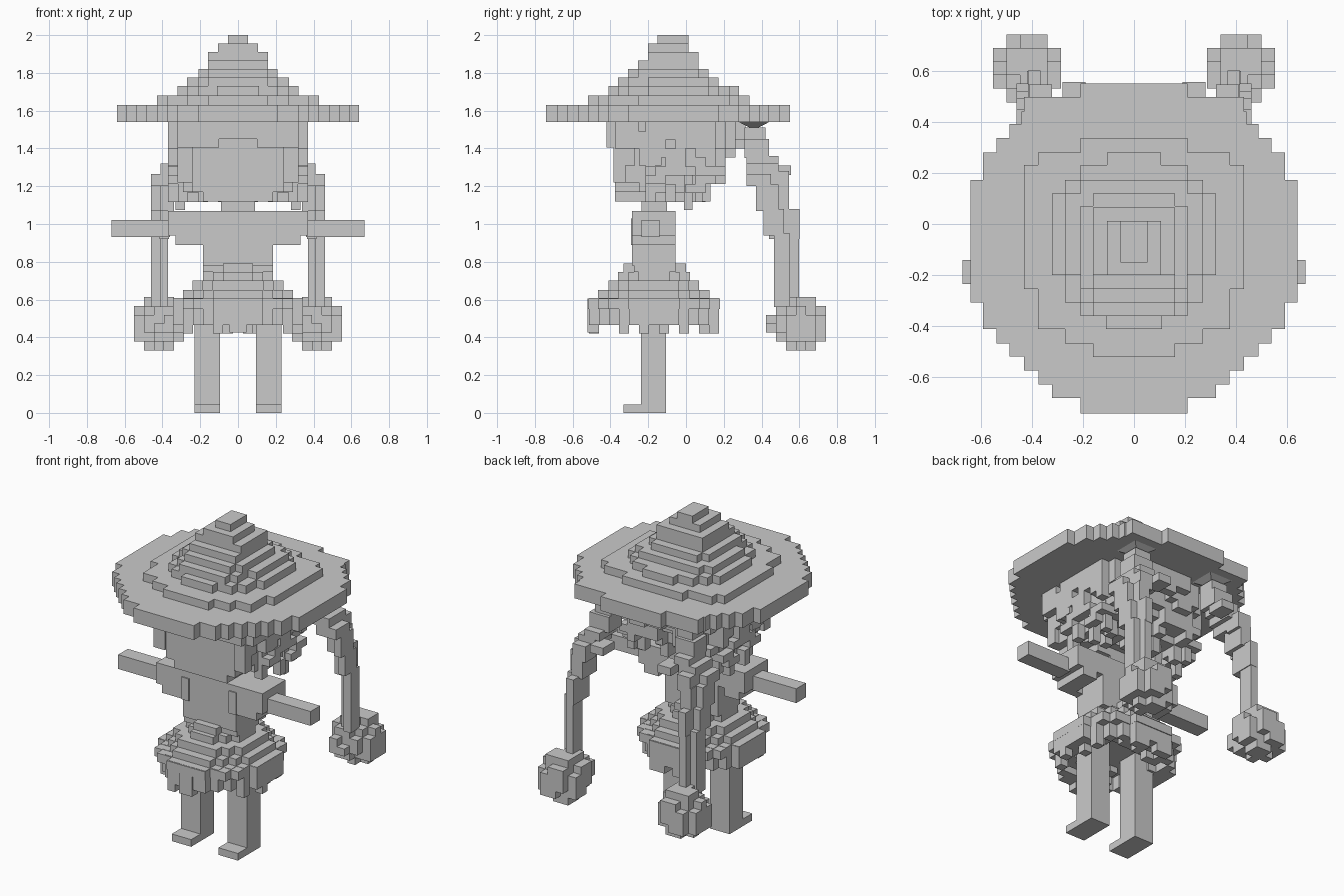
import bpy, bmesh, math, random
from mathutils import Vector

if "Cube" in bpy.data.objects:
    bpy.data.objects.remove(bpy.data.objects["Cube"])

random.seed(4)
CX, CZ = 0.053, 0.047  # block size across and up

grey = bpy.data.materials.new("plain grey")
grey.diffuse_color = (0.59, 0.59, 0.59, 1)
grey.use_nodes = True
grey.node_tree.nodes["Principled BSDF"].inputs["Base Color"].default_value = grey.diffuse_color


def finish(name, bm):
    bmesh.ops.recalc_face_normals(bm, faces=bm.faces)
    me = bpy.data.meshes.new(name)
    bm.to_mesh(me)
    bm.free()
    me.materials.append(grey)
    ob = bpy.data.objects.new(name, me)
    bpy.context.collection.objects.link(ob)
    return ob


def mirrored(ob):
    ob.modifiers.new("mirror", "MIRROR").use_mirror_merge = False
    return ob


def boxes(name, spans, mirror=False):
    """Each span is x0, x1, y0, y1, z0, z1."""
    bm = bmesh.new()
    for s in spans:
        vs = bmesh.ops.create_cube(bm, size=1)["verts"]
        for v in vs:
            v.co = Vector([(s[2 * i] + s[2 * i + 1]) / 2 + v.co[i] * (s[2 * i + 1] - s[2 * i])
                           for i in range(3)])
    ob = finish(name, bm)
    return mirrored(ob) if mirror else ob


def slab(name, steps, z0, z1):
    """Stepped outline: (start y, half width) rows, front to back, last row is the end."""
    right = []
    for (y, w), (yn, _) in zip(steps, steps[1:]):
        right += [(w, y), (w, yn)]
    ring = right + [(-x, y) for x, y in reversed(right)]
    bm = bmesh.new()
    f = bm.faces.new([bm.verts.new((x, y, z0)) for x, y in ring])
    ext = bmesh.ops.extrude_face_region(bm, geom=[f])["geom"]
    top = [g for g in ext if isinstance(g, bmesh.types.BMVert)]
    bmesh.ops.translate(bm, verts=top, vec=(0, 0, z1 - z0))
    return finish(name, bm)


def round_steps(hw, y0, y1, power=2.0):
    """Rows of a blocky rounded outline."""
    n = max(1, round((y1 - y0) / CX))
    rows = []
    for i in range(n):
        t = abs((i + 0.5) / n * 2 - 1)
        w = hw * (1 - t ** power) ** (1 / power)
        rows.append((y0 + (y1 - y0) * i / n, hw - CX * round((hw - w) / CX)))
    return rows + [(y1, 0)]


def voxels(name, cells, origin):
    """Outer faces of a set of block cells."""
    bm = bmesh.new()
    for c in sorted(cells):
        for ax in range(3):
            for side in (0, 1):
                nb = list(c)
                nb[ax] += 2 * side - 1
                if tuple(nb) in cells:
                    continue
                u, w = (ax + 1) % 3, (ax + 2) % 3
                quad = []
                for a, b in ((0, 0), (1, 0), (1, 1), (0, 1)):
                    p = list(c)
                    p[ax] += side
                    p[u] += a
                    p[w] += b
                    quad.append(bm.verts.new((origin[0] + p[0] * CX, origin[1] + p[1] * CX,
                                              origin[2] + p[2] * CZ)))
                if not side:
                    quad.reverse()
                bm.faces.new(quad)
    bmesh.ops.remove_doubles(bm, verts=bm.verts, dist=0.001)
    return finish(name, bm)


# Hat: wide brim and stacked tiers
slab("hat_brim", [(-.74, .21), (-.68, .32), (-.627, .373), (-.573, .43), (-.518, .486),
                  (-.467, .537), (-.41, .59), (-.306, .64), (.173, .59), (.28, .537),
                  (.337, .486), (.39, .44), (.44, .43), (.497, .21), (.55, 0)], 1.54, 1.63)
slab("hat_tier_1", [(-.52, .16), (-.467, .27), (-.41, .376), (-.255, .43), (.12, .43),
                    (.23, .376), (.28, .21), (.337, 0)], 1.63, 1.68)
slab("hat_tier_2", [(-.41, .11), (-.36, .21), (-.306, .27), (-.2, .32), (.12, .27),
                    (.173, .21), (.23, .106), (.28, 0)], 1.68, 1.73)
slab("hat_tier_3", [(-.36, .16), (-.306, .21), (-.2, .27), (.12, .21), (.173, 0)], 1.73, 1.775)
slab("hat_tier_4", [(-.306, .16), (-.255, .21), (.07, .16), (.12, 0)], 1.775, 1.82)
boxes("hat_peak", [(-.16, .16, -.255, .065, 1.82, 1.865), (-.16, .16, -.2, .065, 1.865, 1.91),
                   (-.105, .105, -.2, .012, 1.91, 1.955), (-.053, .053, -.15, .012, 1.955, 2)])

# Head, chin and neck
boxes("head", [(-.29, .29, -.375, .08, 1.22, 1.54), (-.24, .24, -.375, -.05, 1.17, 1.22),
               (-.185, .185, -.375, -.1, 1.12, 1.17)])
boxes("neck", [(-.09, .09, -.235, -.1, 1.06, 1.13)])

# Fringe across the brow and locks beside the face
boxes("fringe", [(-.27, .27, -.42, -.37, 1.45, 1.54)])
boxes("side_lock", [(.1, .32, -.42, -.37, 1.405, 1.54), (.29, .37, -.375, -.25, 1.40, 1.54),
                    (.29, .32, -.375, -.27, 1.31, 1.42), (.29, .37, -.25, -.13, 1.31, 1.49),
                    (.24, .32, -.385, -.32, 1.22, 1.42), (.24, .29, -.25, -.15, 1.17, 1.24)], True)

# Ragged hair around the back of the head
hair = set()
for i in range(7):
    for j in range(12):
        x, y = (i + .5) * CX, -.32 + (j + .5) * CX
        r = (x / .39) ** 2 + ((y + .03) / .36) ** 2
        if r > 1 or y < -.2:
            continue
        drop = 8 if y < .1 else 8 - round((y - .1) * 26)
        drop += random.choice((-2, -1, 0, 0, 1))
        if x < .27 and y < -.05:
            drop = 4
        for k in range(max(2, drop)):
            if r > .8 and k > 1 and random.random() < .3:
                continue
            hair |= {(i, j, -k - 1), (-i - 1, j, -k - 1)}
voxels("back_hair", hair, (0, -.32, 1.54))
boxes("hair_strand", [(.28, .33, -.01, .035, 1.075, 1.3), (.27, .32, .085, .13, 1.12, 1.3)], True)

# Torso, sleeves and stick arms
boxes("torso", [(-.185, .185, -.285, -.055, .78, 1.07)])
boxes("sleeve", [(.185, .37, -.285, -.055, .94, 1.07), (.185, .33, -.285, -.235, .89, .94),
                 (.23, .33, -.235, -.055, .89, .94), (.14, .19, -.292, -.28, .89, 1.03)], True)
boxes("arm", [(.36, .67, -.235, -.14, .93, 1.02)], True)

# Round skirt tiers and a thick hem of uneven blocks
skirt = [(.345, -.52, .18, .55, .605), (.29, -.465, .125, .605, .65), (.24, -.41, .07, .65, .70),
         (.185, -.36, .02, .70, .745), (.185, -.33, 0, .745, .79)]
for i, (w, y0, y1, z0, z1) in enumerate(skirt):
    slab(f"skirt_tier_{i + 1}", round_steps(w, y0, y1, 2.0), z0, z1)
hem = set()
for i in range(-6, 7):
    for j in range(-6, 7):
        r = math.hypot(i, j) / 6.35
        if r < 1:
            depth = random.choice((3, 3, 4)) if r > .8 else random.choice((1, 2, 3))
            for k in range(depth if r > .5 else 1):
                hem.add((i, j, -k - 1))
voxels("skirt_hem", hem, (-CX / 2, -.17 - CX / 2, .607))
boxes("skirt_front_flap", [(-.045, .045, -.522, -.46, .425, .606)])

# Legs and feet
boxes("leg", [(.095, .23, -.238, -.105, 0, .6), (.095, .23, -.33, -.235, 0, .045)], True)

# Long tails of hair that bend down behind
boxes("hair_tail", [(.23, .34, .31, .42, 1.40, 1.51), (.23, .365, .31, .44, 1.35, 1.45),
                    (.26, .365, .32, .49, 1.31, 1.36), (.29, .41, .32, .49, 1.26, 1.32),
                    (.32, .46, .32, .45, 1.20, 1.265), (.32, .41, .44, .545, 1.18, 1.28),
                    (.19, .28, .44, .555, 1.26, 1.31), (.41, .46, .37, .49, 1.07, 1.21),
                    (.34, .415, .40, .545, 1.07, 1.21), (.41, .46, .41, .52, .94, 1.08),
                    (.365, .415, .44, .6, .92, 1.08), (.37, .418, .50, .598, .56, .93),
                    (.41, .46, .465, .55, .56, .95)], True)

# Pointed knot below the brim where each tail starts
bm = bmesh.new()
bmesh.ops.create_cone(bm, cap_ends=True, segments=4, radius1=0, radius2=.12, depth=.045)
for v in bm.verts:
    x, y = v.co.x, v.co.y
    v.co = Vector(((x - y) * .707 + .28, (x + y) * .707 + .36, v.co.z + 1.52))
bmesh.ops.remove_doubles(bm, verts=bm.verts, dist=.001)
mirrored(finish("tail_knot", bm))

# Blocky pompoms at the tail ends
ball = {(-1, -3, -1), (-1, -3, 0), (0, -3, -1)}
for i in range(-2, 3):
    for j in range(-2, 3):
        for k in range(-3, 3):
            d = Vector((i, j, (k + .5) * .9)).length
            if d < 2.5 or (d < 2.85 and random.random() < .5):
                ball.add((i, j, k))
mirrored(voxels("pompom", ball, (.392, .582, .472)))
